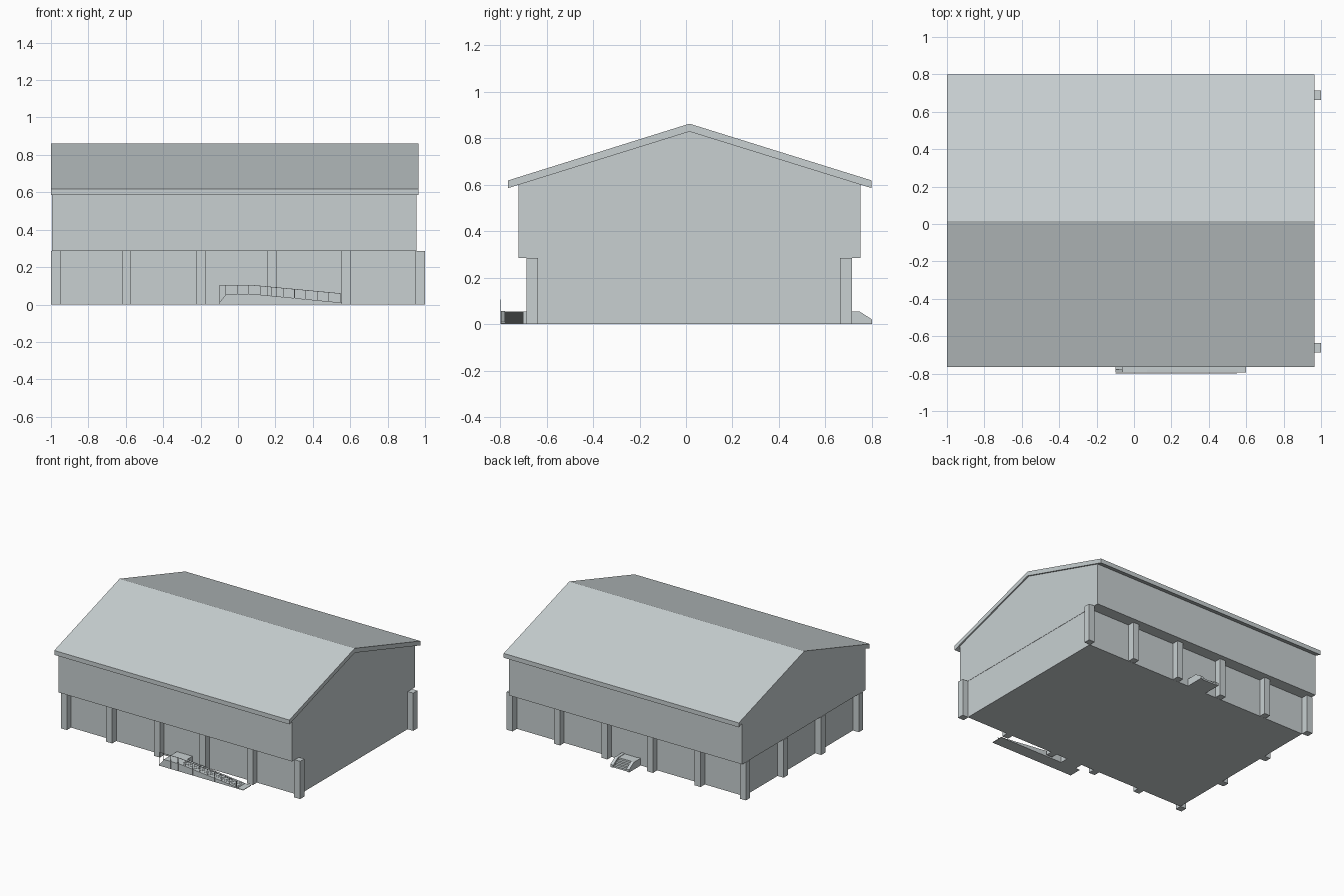
import bpy, bmesh
from mathutils import Vector

if "Cube" in bpy.data.objects:
    bpy.data.objects.remove(bpy.data.objects["Cube"])

mat = bpy.data.materials.new("pale grey")
mat.diffuse_color = (0.58, 0.63, 0.64, 1)
mat.use_nodes = True
mat.node_tree.nodes["Principled BSDF"].inputs["Base Color"].default_value = mat.diffuse_color


def finish(name, bm):
    bmesh.ops.recalc_face_normals(bm, faces=bm.faces)
    me = bpy.data.meshes.new(name)
    bm.to_mesh(me)
    bm.free()
    me.materials.append(mat)
    ob = bpy.data.objects.new(name, me)
    bpy.context.collection.objects.link(ob)
    return ob


def add_box(bm, x0, x1, y0, y1, z0, z1):
    r = bmesh.ops.create_cube(bm, size=1)
    for v in r["verts"]:
        v.co = Vector((x0 if v.co.x < 0 else x1, y0 if v.co.y < 0 else y1, z0 if v.co.z < 0 else z1))


def add_prism(bm, pts, a, b, axis):
    # extrude a closed profile along x (profile in y,z) or y (profile in x,z)
    def co(p, t):
        return (t, p[0], p[1]) if axis == "x" else (p[0], t, p[1])
    face = bm.faces.new([bm.verts.new(co(p, a)) for p in pts])
    ext = bmesh.ops.extrude_face_region(bm, geom=[face])
    move = Vector(co((0, 0), b - a))
    bmesh.ops.translate(bm, vec=move, verts=[g for g in ext["geom"] if isinstance(g, bmesh.types.BMVert)])


def boxes(name, items):
    bm = bmesh.new()
    for i in items:
        add_box(bm, *i)
    return finish(name, bm)


def prism(name, pts, a, b, axis):
    bm = bmesh.new()
    add_prism(bm, pts, a, b, axis)
    return finish(name, bm)


# main volumes
boxes("lower_wall", [(-0.95, 0.953, -0.637, 0.662, 0, 0.287)])
prism("upper_wall", [(-0.72, 0.285), (0.75, 0.285), (0.75, 0.603), (0.015, 0.83), (-0.72, 0.603)],
      -0.995, 0.955, "x")
prism("roof", [(-0.765, 0.585), (0.015, 0.828), (0.798, 0.585), (0.798, 0.618), (0.015, 0.862), (-0.765, 0.618)],
      -1.0, 0.965, "x")

# columns around the recessed lower storey
h, w = 0.285, 0.025
cols = []
for cx in (-0.975, -0.596, -0.198, 0.183, 0.579, 0.975):
    for cy in (-0.661, 0.688):
        cols.append((cx - w, cx + w, cy - w, cy + w, 0, h))
for cy in (-0.211, 0.238):
    cols.append((-1.0, -0.95, cy - w, cy + w, 0, h))
boxes("columns", cols)

# front landing with finely stepped ramp
boxes("ramp_landing", [(-0.065, 0.065, -0.79, -0.63, 0, 0.055)])
n = 40
pts = [(0.55, 0.0), (0.065, 0.0)]
for i in range(n):
    z = 0.055 - 0.05 * i / n
    pts += [(0.065 + 0.485 * i / n, z), (0.065 + 0.485 * (i + 1) / n, z)]
prism("ramp", pts, -0.778, -0.70, "y")
prism("ramp_curb", [(-0.1, 0), (0.555, 0), (0.555, 0.01), (0.07, 0.057), (-0.062, 0.057), (-0.1, 0.01)],
      -0.795, -0.778, "y")
boxes("ramp_base", [(-0.1, 0.6, -0.795, -0.70, 0, 0.004)])

# thin handrail: balusters and top rail following the ramp
bm = bmesh.new()


def curb_z(x):
    return 0.055 if x < 0.07 else 0.055 - 0.045 * (x - 0.07) / 0.48


t = 0.0015
for i in range(11):
    x = -0.065 + 0.0612 * i
    add_box(bm, x - t, x + t, -0.8, -0.797, 0.004, curb_z(x) + 0.05)
for dz in (0.05,):
    line = [(-0.1, 0.055 + dz), (0.07, 0.055 + dz), (0.55, 0.01 + dz)]
    add_prism(bm, line + [(x, z - 0.003) for x, z in reversed(line)], -0.8, -0.797, "y")
add_box(bm, -0.1, -0.097, -0.8, -0.797, 0, 0.105)
finish("ramp_handrail", bm)

# back entrance steps with side stringers
bm = bmesh.new()
side = [(0.66, 0), (0.8, 0), (0.8, 0.02), (0.745, 0.055), (0.66, 0.055)]
for cx in (-0.073, 0.06):
    add_prism(bm, side, cx - 0.012, cx + 0.012, "x")
finish("step_stringers", bm)
boxes("back_steps", [(-0.065, 0.052, 0.66, 0.735 + 0.02 * k, 0, 0.052 - 0.013 * k) for k in range(4)])
